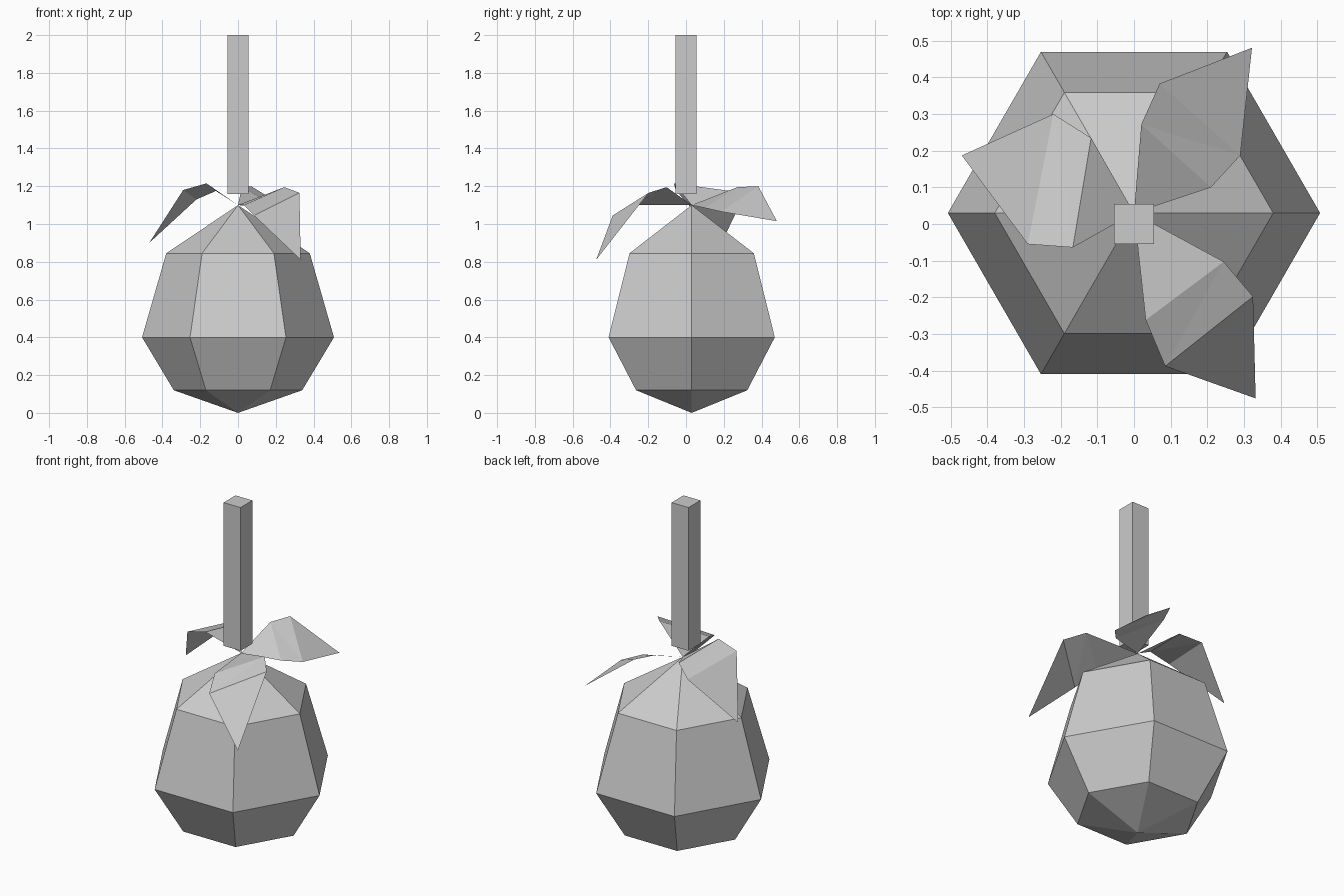
import bpy, bmesh, math

if "Cube" in bpy.data.objects:
    bpy.data.objects.remove(bpy.data.objects["Cube"])

grey = bpy.data.materials.new("plain grey")
grey.diffuse_color = (0.6, 0.6, 0.6, 1)
grey.use_nodes = True
grey.node_tree.nodes["Principled BSDF"].inputs["Base Color"].default_value = grey.diffuse_color
CENTRE_Y = 0.03


def add_object(name, bm, fix_normals=True):
    if fix_normals:
        bmesh.ops.recalc_face_normals(bm, faces=bm.faces[:])
    mesh = bpy.data.meshes.new(name)
    bm.to_mesh(mesh)
    bm.free()
    mesh.materials.append(grey)
    obj = bpy.data.objects.new(name, mesh)
    bpy.context.collection.objects.link(obj)
    return obj


# fruit body: six-sided rings between two poles
bm = bmesh.new()
rings = []
for r, z in [(0.34, 0.12), (0.508, 0.4), (0.38, 0.845)]:
    rings.append([bm.verts.new((r * math.cos(i * math.pi / 3),
                                CENTRE_Y + r * math.sin(i * math.pi / 3), z))
                  for i in range(6)])
bottom = bm.verts.new((0, CENTRE_Y, 0))
top = bm.verts.new((0, CENTRE_Y, 1.1))
for i in range(6):
    j = (i + 1) % 6
    bm.faces.new((bottom, rings[0][j], rings[0][i]))
    bm.faces.new((top, rings[2][i], rings[2][j]))
    for a, b in zip(rings, rings[1:]):
        bm.faces.new((a[i], a[j], b[j], b[i]))
add_object("fruit_body", bm)

# hanging stem: square post
bm = bmesh.new()
bmesh.ops.create_cube(bm, size=1)
for v in bm.verts:
    v.co = (v.co.x * 0.11, v.co.y * 0.11, 1.58 + v.co.z * 0.84)
add_object("stem", bm)


# leaves: folded sheets from the body's tip, outline given counter-clockwise;
# the middle panel is creased from the second inner corner to the outer one opposite
def leaf(name, inner_r, outer_r, tip, outer_l, inner_l, crease_from_right):
    bm = bmesh.new()
    b, ir, orr, t, ol, il = [bm.verts.new(p) for p in
                             ((0, CENTRE_Y, 1.1), inner_r, outer_r, tip, outer_l, inner_l)]
    bm.faces.new((b, ir, il))
    if crease_from_right:
        bm.faces.new((ir, orr, ol))
        bm.faces.new((ir, ol, il))
    else:
        bm.faces.new((ir, orr, il))
        bm.faces.new((orr, ol, il))
    bm.faces.new((orr, t, ol))
    add_object(name, bm, False)


leaf("leaf_left", (-0.117, 0.235, 1.175), (-0.22, 0.30, 1.13), (-0.47, 0.187, 0.9),
     (-0.29, -0.055, 1.18), (-0.167, -0.064, 1.215), False)
leaf("leaf_back", (0.21, 0.10, 1.085), (0.29, 0.187, 1.065), (0.322, 0.481, 1.015),
     (0.07, 0.383, 1.2), (0.02, 0.272, 1.195), False)
leaf("leaf_front", (0.032, -0.262, 1.1), (0.085, -0.388, 1.045), (0.332, -0.476, 0.81),
     (0.325, -0.198, 1.165), (0.245, -0.103, 1.195), False)
